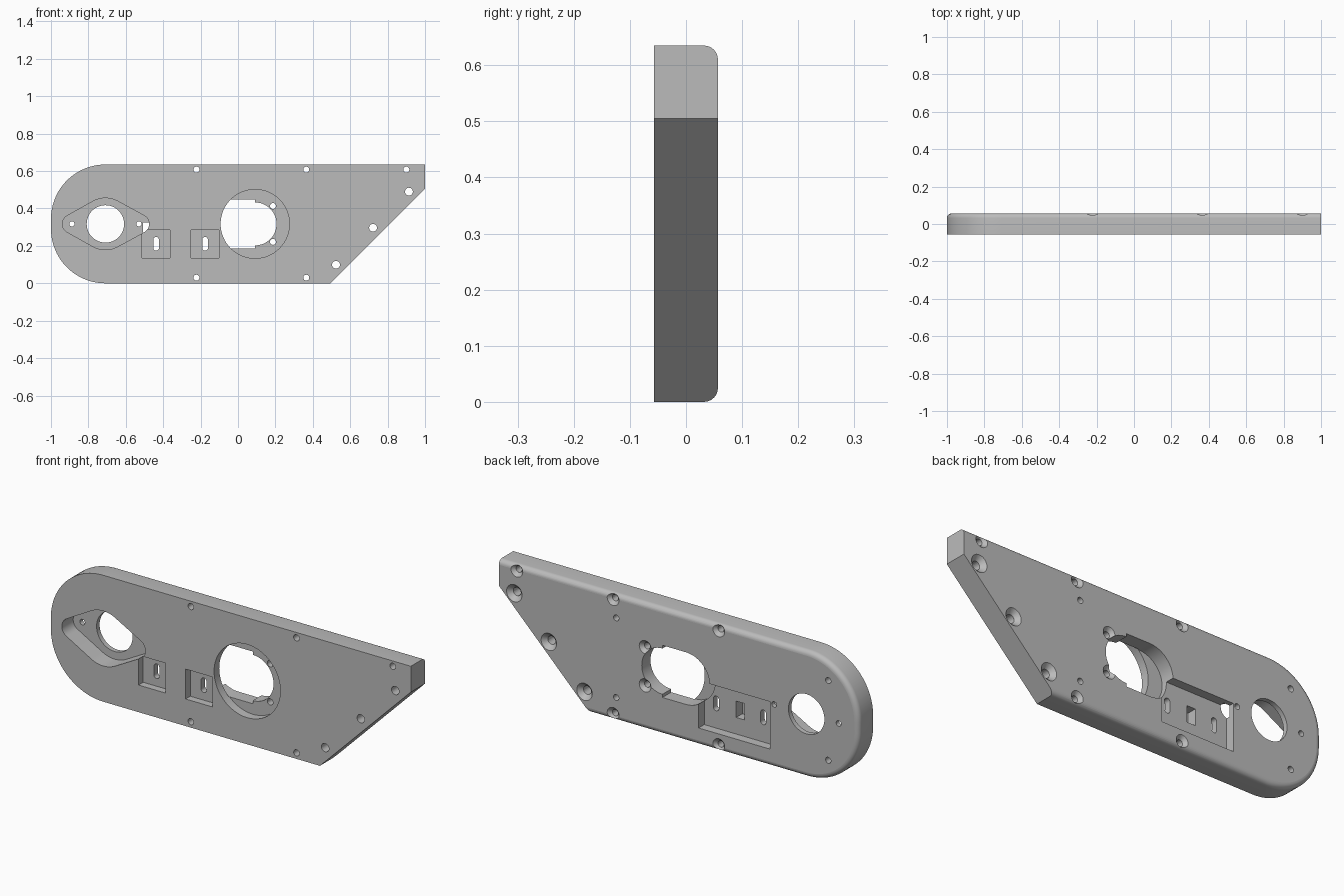
import bpy, bmesh, math

old = bpy.data.objects.get("Cube")
if old:
    bpy.data.objects.remove(old, do_unlink=True)

FRONT, BACK, TOP = -0.057, 0.057, 0.635
MID = TOP / 2

grey = bpy.data.materials.new("grey")
grey.use_nodes = True
grey.diffuse_color = (0.5, 0.5, 0.5, 1)
grey.node_tree.nodes["Principled BSDF"].inputs["Base Color"].default_value = (0.5, 0.5, 0.5, 1)


def arc(x, z, r, start, end, steps=24):
    angles = [math.radians(start + (end - start) * i / steps) for i in range(steps + 1)]
    return [(x + r * math.cos(a), z + r * math.sin(a)) for a in angles]


def circle(x, z, r, steps=32):
    return arc(x, z, r, 0, 360, steps)[:-1]


def box(x0, x1, z0, z1):
    return [(x0, z0), (x1, z0), (x1, z1), (x0, z1)]


def loft(name, near, far, y0, y1):
    """Solid between two matching outlines at depths y0 and y1."""
    bm = bmesh.new()
    a = [bm.verts.new((x, y0, z)) for x, z in near]
    b = [bm.verts.new((x, y1, z)) for x, z in far]
    bm.faces.new(a)
    bm.faces.new(b[::-1])
    n = len(a)
    for i in range(n):
        j = (i + 1) % n
        bm.faces.new((a[j], a[i], b[i], b[j]))
    bmesh.ops.recalc_face_normals(bm, faces=bm.faces)
    mesh = bpy.data.meshes.new(name)
    bm.to_mesh(mesh)
    bm.free()
    mesh.materials.append(grey)
    obj = bpy.data.objects.new(name, mesh)
    bpy.context.collection.objects.link(obj)
    return obj


# Plate: rounded at one end, slanted at the other
outline = (arc(-0.709, 0.291, 0.291, 270, 180) + arc(-0.709, TOP - 0.291, 0.291, 180, 90)
           + [(1, TOP), (1, 0.505), (0.495, 0)])
plate = loft("side_plate", outline, outline, FRONT, BACK)

# Round the back rim, except along the slanted end
bm = bmesh.new()
bm.from_mesh(plate.data)
rim = [e for e in bm.edges
       if all(v.co.y > 0 for v in e.verts)
       and not all(v.co.x > 0.49 and v.co.z < TOP - 0.001 for v in e.verts)
       and not (max(v.co.x for v in e.verts) > 0.99 and min(v.co.z for v in e.verts) < 0.6)]
bmesh.ops.bevel(bm, geom=rim, offset=0.025, segments=6, profile=0.5, affect='EDGES')
bm.to_mesh(plate.data)
bm.free()


def cut(near, y0, y1, far=None):
    """Subtract a solid from the plate."""
    cutter = loft("cutter", near, far or near, y0, y1)
    cutter.hide_render = True
    mod = plate.modifiers.new("cut", 'BOOLEAN')
    mod.operation, mod.solver, mod.object = 'DIFFERENCE', 'EXACT', cutter
    bpy.context.view_layer.update()
    result = plate.evaluated_get(bpy.context.evaluated_depsgraph_get())
    mesh = bpy.data.meshes.new_from_object(result)
    plate.modifiers.clear()
    plate.data = mesh
    bpy.data.objects.remove(cutter, do_unlink=True)


def hole(x, z, r):
    cut(circle(x, z, r, 20), FRONT - 0.1, BACK + 0.1)


def countersunk(x, z, r, head):
    hole(x, z, r)
    extra = 0.01
    cut(circle(x, z, r), BACK - (head - r), BACK + extra, circle(x, z, head + extra))


# Bearing pocket with tapered ears and a bore
ears = (arc(-0.709, MID, 0.138, 62, 118, 12) + arc(-0.889, MID, 0.05, 118, 242, 12)
        + arc(-0.709, MID, 0.138, 242, 298, 12) + arc(-0.525, MID, 0.05, -62, 62, 12))
cut(ears, FRONT - 0.05, FRONT + 0.09)
cut(circle(-0.709, MID, 0.1, 48), FRONT - 0.1, BACK + 0.1)
for x in (-0.888, -0.53):
    hole(x, MID, 0.014)

# Round front recess meeting a stepped slot from the back
cut(circle(0.091, MID, 0.184, 64), FRONT - 0.05, FRONT + 0.045)
slot = arc(-0.04, MID, 0.131, 90, 270) + [(0.091, MID - 0.131)] + arc(0.091, MID, 0.115, -90, 90) \
    + [(0.091, MID + 0.131)]
cut(slot, BACK - 0.073, BACK + 0.05)

# Rectangular recesses, adjusting slots and blind window
cut(box(-0.508, -0.11, 0.087, 0.325), BACK - 0.045, BACK + 0.05)
for x in (-0.438, -0.176):
    cut(box(x - 0.075, x + 0.075, 0.136, 0.286), FRONT - 0.05, FRONT + 0.037)
    cut(arc(x, 0.233, 0.015, 0, 180, 10) + arc(x, 0.189, 0.015, 180, 360, 10), FRONT - 0.1, BACK + 0.1)
cut(box(-0.333, -0.287, 0.17, 0.252), FRONT + 0.02, BACK + 0.05)

# Countersunk screw holes
for x, z in ((-0.222, 0.608), (0.365, 0.608), (0.9, 0.608), (-0.222, 0.03), (0.365, 0.03)):
    countersunk(x, z, 0.016, 0.033)
for x, z in ((0.914, 0.49), (0.722, 0.297), (0.524, 0.099)):
    countersunk(x, z, 0.021, 0.043)
for side in (-1, 1):
    countersunk(0.187, MID + side * 0.096, 0.016, 0.033)
    # Blind pilot holes in the back
    for x in (-0.83, 0.348):
        cut(circle(x, MID + side * 0.2, 0.015, 20), BACK - 0.06, BACK + 0.05)

# Smooth the curved walls, keep the broad faces flat
bpy.ops.object.select_all(action='DESELECT')
plate.select_set(True)
bpy.context.view_layer.objects.active = plate
bpy.ops.object.shade_smooth_by_angle(angle=math.radians(30))
for p in plate.data.polygons:
    if abs(p.normal.y) > 0.999:
        p.use_smooth = False
